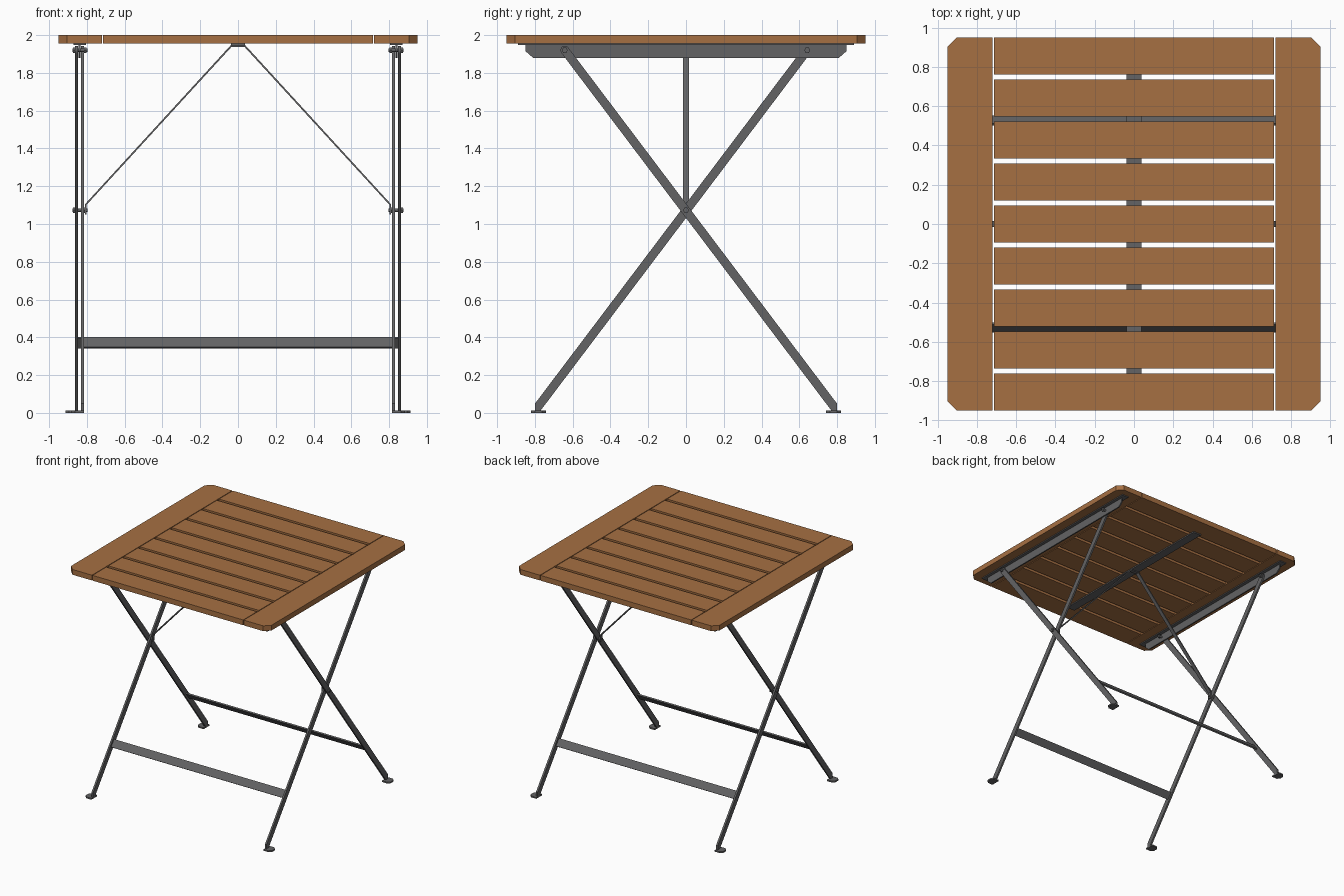
import bpy, bmesh, math
from mathutils import Vector

cube = bpy.data.objects.get("Cube")
if cube:
    bpy.data.objects.remove(cube, do_unlink=True)


def material(name, color):
    mat = bpy.data.materials.new(name)
    mat.use_nodes = True
    mat.diffuse_color = color
    bsdf = next(n for n in mat.node_tree.nodes if n.type == 'BSDF_PRINCIPLED')
    bsdf.inputs["Base Color"].default_value = color
    return mat


WOOD = material("oiled wood", (0.38, 0.16, 0.055, 1))
STEEL = material("grey steel", (0.125, 0.125, 0.128, 1))


def prism(name, outline, axis, start, end, mat):
    """Extrude a 2D outline along an axis; the outline uses the other two axes in order."""
    bm = bmesh.new()
    verts = []
    for p in outline:
        co = list(p)
        co.insert("xyz".index(axis), start)
        verts.append(bm.verts.new(co))
    face = bm.faces.new(verts)
    new = bmesh.ops.extrude_face_region(bm, geom=[face])["geom"]
    shift = Vector([end - start if a == axis else 0 for a in "xyz"])
    bmesh.ops.translate(bm, vec=shift, verts=[g for g in new if isinstance(g, bmesh.types.BMVert)])
    bmesh.ops.recalc_face_normals(bm, faces=bm.faces)
    mesh = bpy.data.meshes.new(name)
    bm.to_mesh(mesh)
    bm.free()
    mesh.materials.append(mat)
    obj = bpy.data.objects.new(name, mesh)
    bpy.context.collection.objects.link(obj)
    return obj


def rect(a0, a1, b0, b1):
    return [(a0, b0), (a1, b0), (a1, b1), (a0, b1)]


def ngon(cy, cz, r, sides):
    return [(cy + r * math.cos(math.tau * i / sides), cz + r * math.sin(math.tau * i / sides))
            for i in range(sides)]


HALF, TOP, UNDER = 0.95, 2.0, 1.955
PIVOT, HINGE, SLOPE, LEG_R = 1.07, 1.92, 0.755, 0.023
HINGE_Y = (HINGE - PIVOT) * SLOPE

# Tabletop slats
SLATS, SLAT_W = 9, 0.187
pitch = (2 * HALF - SLAT_W) / (SLATS - 1)
for i in range(SLATS):
    y = -HALF + i * pitch
    prism(f"slat_{i + 1}", rect(-0.714, 0.714, y, y + SLAT_W), "z", UNDER, TOP, WOOD)

# Central strap under the slats
prism("centre_strap", rect(-0.038, 0.038, -0.8, 0.8), "z", 1.945, UNDER, STEEL)


def leg_outline(way):
    """Slanted flat bar: cut at the foot, rounded at the hinge. way = y sign of the foot."""
    edge = LEG_R * math.hypot(1, SLOPE)
    foot = (PIVOT - 0.012) * SLOPE
    pts = [(foot - edge, 0.012), (0.8, 0.012), (0.8, PIVOT - (0.8 - edge) / SLOPE)]
    tilt = math.atan(SLOPE)
    for i in range(9):
        a = tilt + math.pi * i / 8
        pts.append((-HINGE_Y + LEG_R * math.cos(a), HINGE + LEG_R * math.sin(a)))
    return [(way * y, z) for y, z in pts]


for side, label in ((1, "left"), (-1, "right")):
    # End board with clipped outer corners
    c = 0.046
    board = [(0.72, -HALF), (HALF - c, -HALF), (HALF, c - HALF),
             (HALF, HALF - c), (HALF - c, HALF), (0.72, HALF)]
    prism(f"{label}_end_board", [(side * x, y) for x, y in board], "z", UNDER, TOP, WOOD)

    # Rail: flat flange and hanging web
    prism(f"{label}_rail_flange", rect(side * 0.805, side * 0.87, -0.89, 0.89),
          "z", 1.947, UNDER, STEEL)
    web = [(-0.85, 1.95), (-0.85, 1.915), (-0.81, 1.88), (0.81, 1.88), (0.85, 1.915), (0.85, 1.95)]
    prism(f"{label}_rail_web", web, "x", side * 0.833, side * 0.844, STEEL)

    # Crossed legs and their foot plates
    for way, name, x0, x1 in ((-1, "front", 0.816, 0.831), (1, "back", 0.846, 0.862)):
        prism(f"{label}_{name}_leg", leg_outline(way), "x", side * x0, side * x1, STEEL)
        k, f0, f1 = 0.02, x0, x0 + 0.068
        foot = [(f0, 0.742), (f1 - k, 0.742), (f1, 0.742 + k),
                (f1, 0.82 - k), (f1 - k, 0.82), (f0, 0.82)]
        prism(f"{label}_{name}_foot", [(side * x, way * y) for x, y in foot], "z", 0, 0.012, STEEL)

    # Hinge and pivot bolts with hexagonal ends
    for name, y, z in (("front_hinge", -HINGE_Y, HINGE), ("back_hinge", HINGE_Y, HINGE),
                       ("pivot", 0, PIVOT + 0.003)):
        prism(f"{label}_{name}_shaft", ngon(y, z, 0.009, 12), "x", side * 0.797, side * 0.876, STEEL)
        prism(f"{label}_{name}_head", ngon(y, z, 0.016, 6), "x", side * 0.862, side * 0.873, STEEL)
        prism(f"{label}_{name}_nut", ngon(y, z, 0.016, 6), "x", side * 0.801, side * 0.816, STEEL)

    # Bent brace strip from pivot to centre strap
    brace = [(0.801, 1.05), (0.809, 1.05), (0.809, 1.106), (0.04, 1.945),
             (0, 1.945), (0, 1.938), (0.034, 1.938), (0.801, 1.102)]
    prism(f"{label}_brace", [(side * x, z) for x, z in brace], "y", -0.016, 0.016, STEEL)

# Flat crossbars lying along the legs
for way, name, reach in ((-1, "front", 0.831), (1, "back", 0.85)):
    z = 0.372
    mid = Vector((way * (PIVOT - z) * SLOPE, z))
    along = Vector((-way * SLOPE, 1)).normalized()
    across = Vector((along.y, -along.x))
    bar = [mid + along * a * 0.033 + across * b * 0.006
           for a, b in ((-1, -1), (1, -1), (1, 1), (-1, 1))]
    prism(f"{name}_crossbar", [tuple(p) for p in bar], "x", -reach, reach, STEEL)
